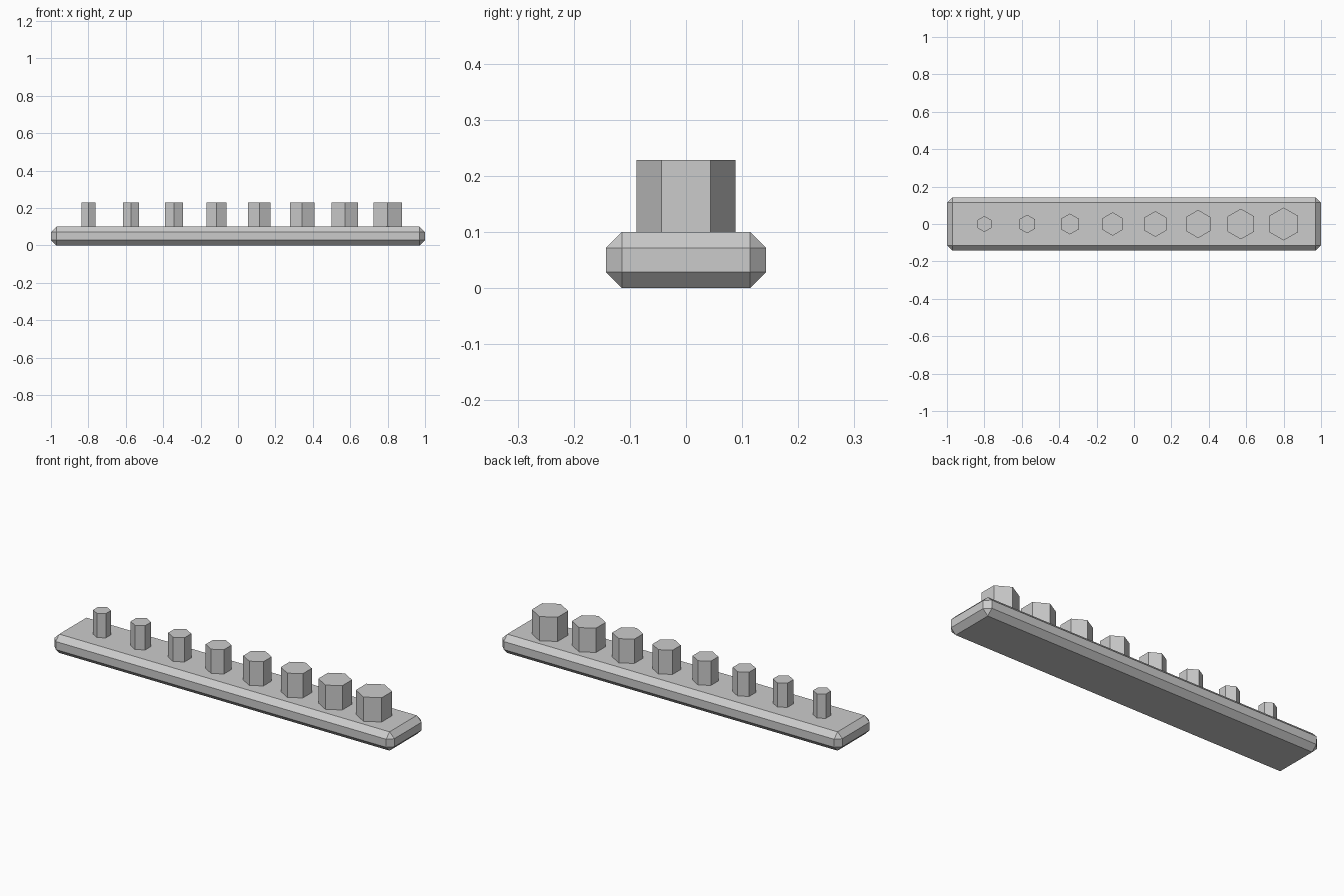
import bpy
import math

if "Cube" in bpy.data.objects:
    bpy.data.objects.remove(bpy.data.objects["Cube"], do_unlink=True)

BASE_SIZE = (2.0, 0.286, 0.1)
CHAMFER = 0.0286
PEG_COUNT = 8
PEG_TOP = 0.229
PEG_BOTTOM = 0.09  # slightly sunk into the base

# Plain grey material
grey = bpy.data.materials.new("light_grey")
grey.use_nodes = True
color = (0.6, 0.6, 0.6, 1)
grey.diffuse_color = color
grey.node_tree.nodes["Principled BSDF"].inputs["Base Color"].default_value = color


def finish(name):
    obj = bpy.context.object
    obj.name = name
    obj.data.materials.append(grey)
    return obj


# Chamfered bar
bpy.ops.mesh.primitive_cube_add(size=1, location=(0, 0, BASE_SIZE[2] / 2))
base = finish("base_bar")
base.scale = BASE_SIZE
bpy.ops.object.transform_apply(location=False, rotation=False, scale=True)
bevel = base.modifiers.new("chamfer", "BEVEL")
bevel.width = CHAMFER
bevel.segments = 1
bevel.limit_method = "NONE"

# Row of hexagonal pegs, growing towards +x, corners pointing front and back
for i in range(PEG_COUNT):
    t = i / (PEG_COUNT - 1)
    bpy.ops.mesh.primitive_cylinder_add(
        vertices=6,
        radius=0.043 + 0.045 * t,
        depth=PEG_TOP - PEG_BOTTOM,
        location=(-0.8 + 1.6 * t, 0, (PEG_TOP + PEG_BOTTOM) / 2),
    )
    finish(f"hex_peg_{i + 1}")
